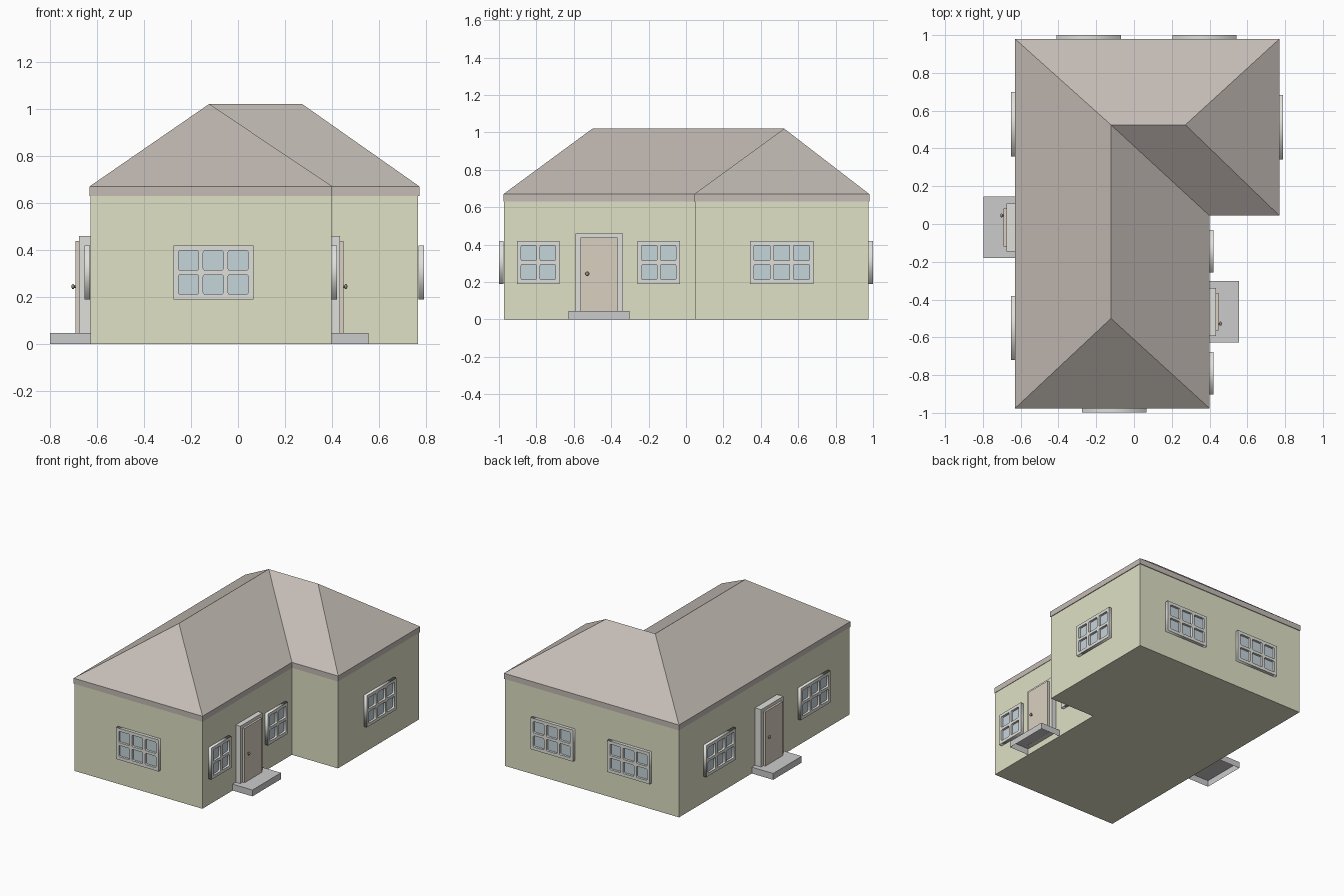
import bpy, bmesh
from math import radians, pi, sin, cos
from mathutils import Matrix, Vector

if "Cube" in bpy.data.objects:
    bpy.data.objects.remove(bpy.data.objects["Cube"])


def material(name, rgb):
    m = bpy.data.materials.new(name)
    m.diffuse_color = (*rgb, 1)
    m.use_nodes = True
    m.node_tree.nodes["Principled BSDF"].inputs["Base Color"].default_value = m.diffuse_color
    return m


WALL = material("wall_paint", (0.74, 0.75, 0.56))
ROOF = material("roof_tile", (0.55, 0.50, 0.46))
TRIM = material("trim", (0.74, 0.74, 0.71))
GLASS = material("glass", (0.56, 0.66, 0.70))
WOOD = material("door_wood", (0.70, 0.63, 0.53))
METAL = material("knob_metal", (0.33, 0.27, 0.2))
STONE = material("stone", (0.68, 0.68, 0.68))


def add(name, bm, mat, matrix=Matrix()):
    bm.transform(matrix)
    me = bpy.data.meshes.new(name)
    bm.to_mesh(me)
    bm.free()
    me.materials.append(mat)
    ob = bpy.data.objects.new(name, me)
    bpy.context.collection.objects.link(ob)
    return ob


def box(name, lo, hi, mat, matrix=Matrix(), open_face=None):
    """Box between two corners; open_face is a normal whose face is removed."""
    bm = bmesh.new()
    lo, hi = Vector(lo), Vector(hi)
    bmesh.ops.create_cube(bm, size=1, matrix=Matrix.Translation((lo + hi) / 2) @ Matrix.Diagonal((*(hi - lo), 1)))
    if open_face:
        bm.normal_update()
        gone = [f for f in bm.faces if f.normal.dot(Vector(open_face)) > 0.9]
        bmesh.ops.delete(bm, geom=gone, context='FACES')
    return add(name, bm, mat, matrix)


def prism(bm, outline, z0, z1):
    """Side faces of an outline; returns the bottom and top vertex rings."""
    low = [bm.verts.new((x, y, z0)) for x, y in outline]
    top = [bm.verts.new((x, y, z1)) for x, y in outline]
    for i in range(len(outline)):
        j = (i + 1) % len(outline)
        bm.faces.new((low[i], low[j], top[j], top[i]))
    bm.faces.new(low[::-1])
    return low, top


def on_wall(x, y, turn):
    """Local frame: x along the wall, y up, z outward."""
    return (Matrix.Translation((x, y, 0)) @ Matrix.Rotation(radians(turn), 4, 'Z')
            @ Matrix.Rotation(radians(90), 4, 'X'))


# L-shaped walls
bm = bmesh.new()
low, top = prism(bm, [(-.627, -.973), (.397, -.973), (.397, .048), (.765, .048),
                      (.765, .975), (-.627, .975)], 0, .632)
bm.faces.new(top)
add("walls", bm, WALL)

# Hipped roof with fascia and valley
bm = bmesh.new()
low, e = prism(bm, [(-.63, -.976), (.4, -.976), (.4, .044), (.77, .044),
                    (.77, .98), (-.63, .98)], .63, .67)
r1, r2, r3 = [bm.verts.new(p) for p in ((-.122, -.5, 1.02), (-.122, .525, 1.02), (.272, .525, 1.02))]
for f in ((e[0], e[1], r1), (e[1], e[2], r2, r1), (e[2], e[3], r3, r2),
          (e[3], e[4], r3), (e[4], e[5], r2, r3), (e[5], e[0], r1, r2)):
    bm.faces.new(f)
add("roof", bm, ROOF)


def spline(curve, pts):
    s = curve.splines.new('POLY')
    s.points.add(len(pts) - 1)
    for p, (x, y) in zip(s.points, pts):
        p.co = (x, y, 0, 1)
    s.use_cyclic_u = True


def rounded(x0, y0, x1, y1, r):
    pts = []
    for k, (cx, cy) in enumerate(((x1 - r, y1 - r), (x0 + r, y1 - r), (x0 + r, y0 + r), (x1 - r, y0 + r))):
        for i in range(3):
            a = (k + i / 2) * pi / 2
            pts.append((cx + r * cos(a), cy + r * sin(a)))
    return pts


Z0, Z1, BORDER, BAR, DEPTH = .19, .418, .022, .02, .023


def window(name, x, y, turn, width, cols):
    place = on_wall(x, y, turn)
    # Frame with rounded pane openings
    c = bpy.data.curves.new(name, 'CURVE')
    c.dimensions, c.fill_mode, c.extrude = '2D', 'BOTH', DEPTH / 2
    h = width / 2
    spline(c, [(-h, Z0), (h, Z0), (h, Z1), (-h, Z1)])
    pw = (width - 2 * BORDER - (cols - 1) * BAR) / cols
    ph = (Z1 - Z0 - 2 * BORDER - BAR) / 2
    for i in range(cols):
        for j in range(2):
            px, py = -h + BORDER + i * (pw + BAR), Z0 + BORDER + j * (ph + BAR)
            spline(c, rounded(px, py, px + pw, py + ph, .007))
    tmp = bpy.data.objects.new("tmp", c)
    bpy.context.collection.objects.link(tmp)
    dg = bpy.context.evaluated_depsgraph_get()
    me = bpy.data.meshes.new_from_object(tmp.evaluated_get(dg))
    bm = bmesh.new()
    bm.from_mesh(me)
    bpy.data.objects.remove(tmp)
    bpy.data.meshes.remove(me)
    bmesh.ops.remove_doubles(bm, verts=bm.verts, dist=1e-5)
    add(name + "_frame", bm, TRIM, place @ Matrix.Translation((0, 0, DEPTH / 2)))
    # Recessed glass
    box(name + "_glass", (-h + .012, Z0 + .012, .001), (h - .012, Z1 - .012, .007), GLASS, place)


for args in (("front_window", -.105, -.976, 0, .34, 3),
             ("right_window_a", .398, -.79, 90, .226, 2),
             ("right_window_b", .398, -.145, 90, .226, 2),
             ("wing_window", .767, .512, 90, .34, 3),
             ("back_window_a", -.24, .977, 180, .34, 3),
             ("back_window_b", .373, .977, 180, .34, 3),
             ("left_window_a", -.628, .528, -90, .34, 3),
             ("left_window_b", -.628, -.55, -90, .34, 3)):
    window(*args)


def entrance(name, x, y, turn, extra):
    """Door surround, door leaf, knob and hollow step; extra deepens the surround."""
    m = on_wall(x, y, turn)
    d = .036 + extra
    box(name + "_door_frame", (-.127, .045, 0), (.127, .46, d), TRIM, m)
    box(name + "_door", (-.1, .046, d), (.1, .437, d + .015), WOOD, m)
    step = box(name + "_step", (-.163, 0, 0), (.163, .046, .158 + extra), STONE, m, (0, -1, 0))
    # Knob on a short neck
    bm = bmesh.new()
    bmesh.ops.create_cone(bm, cap_ends=True, segments=12, radius1=.005, radius2=.005, depth=.012,
                          matrix=Matrix.Translation((-.063, .244, d + .018)))
    bmesh.ops.create_uvsphere(bm, u_segments=12, v_segments=8, radius=.011,
                              matrix=Matrix.Translation((-.063, .244, d + .025)) @ Matrix.Diagonal((1, 1, .6, 1)))
    for f in bm.faces:
        f.smooth = True
    add(name + "_knob", bm, METAL, m)


entrance("right", .397, -.465, 90, 0)
entrance("left", -.627, -.018, -90, .013)
